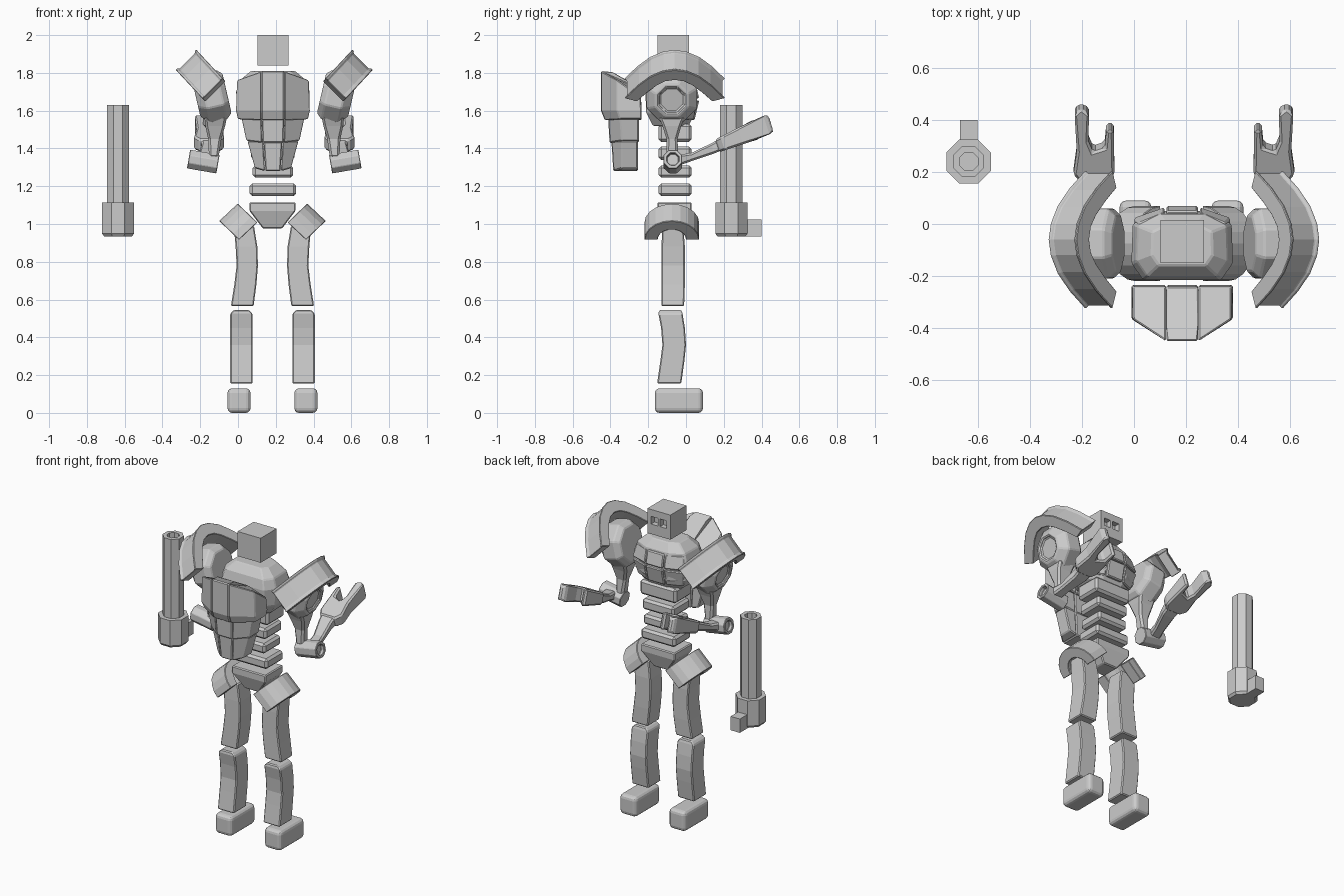
import bpy, bmesh, math
from mathutils import Vector

if "Cube" in bpy.data.objects:
    bpy.data.objects.remove(bpy.data.objects["Cube"])

BODY, ARM, LEG = 0.185, 0.192, 0.1825   # x of each symmetry plane


def finish(name, bm, cx, mirror=False, bevel=0.006, segs=1):
    bmesh.ops.recalc_face_normals(bm, faces=bm.faces)
    me = bpy.data.meshes.new(name)
    bm.to_mesh(me)
    bm.free()
    ob = bpy.data.objects.new(name, me)
    bpy.context.collection.objects.link(ob)
    ob.location.x = cx
    if bevel:
        b = ob.modifiers.new("bevel", 'BEVEL')
        b.width, b.segments, b.limit_method = bevel, segs, 'ANGLE'
    if mirror:
        m = ob.modifiers.new("mirror", 'MIRROR')
        m.use_mirror_merge = False
    return ob


def loft(name, rings, cx, closed=False, **kw):
    """Skin equal-length rings of 3D points; closed joins last ring to first."""
    bm = bmesh.new()
    vs = [[bm.verts.new(p) for p in r] for r in rings]
    n = len(vs[0])
    pairs = list(zip(vs, vs[1:])) + ([(vs[-1], vs[0])] if closed else [])
    for a, b in pairs:
        for i in range(n):
            j = (i + 1) % n
            bm.faces.new((a[i], a[j], b[j], b[i]))
    if not closed:
        bm.faces.new(vs[0])
        bm.faces.new(vs[-1])
    return finish(name, bm, cx, **kw)


def block(name, secs, cx, **kw):
    """Stack of rectangles (z, x0, x1, y0, y1)."""
    rings = [[(x0, y0, z), (x1, y0, z), (x1, y1, z), (x0, y1, z)] for z, x0, x1, y0, y1 in secs]
    return loft(name, rings, cx, **kw)


def lathe(name, origin, axis, prof, cx, n=8, closed=False, **kw):
    """Faceted turning of (radius, height) points about an axis."""
    q = Vector((0, 0, 1)).rotation_difference(Vector(axis))
    rings = []
    for r, h in prof:
        angs = [2 * math.pi * (i + 0.5) / n for i in range(n)]
        rings.append([Vector(origin) + q @ Vector((r * math.cos(a), r * math.sin(a), h)) for a in angs])
    return loft(name, rings, cx, closed=closed, **kw)


def arch(name, outer, inner, base, n, e, yc, cx, rim=0.0, **kw):
    """Curved plate: (y, height) arcs raised along n and swept along e in the xz plane."""
    levels = [(0, 0), (1, 0)] if not rim else [(0, rim), (.07, rim), (.12, 0), (.88, 0), (.93, rim), (1, rim)]

    def pt(y, h, t):
        return (base[0] + n[0] * h + e[0] * t, yc + y, base[1] + n[1] * h + e[1] * t)
    rings = []
    for (yo, ho), (yi, hi) in zip(outer, inner):
        d = Vector((yo - yi, ho - hi)).normalized()
        rings.append([pt(yo + d.x * r, ho + d.y * r, t) for t, r in levels]
                     + [pt(yi, hi, t) for t, r in reversed(levels)])
    return loft(name, rings, cx, mirror=True, **kw)


# Head with two square eye sockets
head = block("head", [(1.84, -.083, .083, -.15, .015), (2.0, -.083, .083, -.15, .015)], BODY, bevel=0)
eyes = block("eye_cutter", [(1.905, .008, .056, -.02, .05), (1.955, .008, .056, -.02, .05)],
             BODY, mirror=True, bevel=0)
eyes.hide_render = True
eyes.hide_viewport = True
cut = head.modifiers.new("eyes", 'BOOLEAN')
cut.object, cut.operation = eyes, 'DIFFERENCE'

# Chest core
plan = [(.09, .05), (.19, .0), (.195, -.15), (.15, -.215), (-.15, -.215), (-.195, -.15), (-.19, .0), (-.09, .05)]
loft("chest", [[(x * s, -.075 + (y + .075) * s, z) for x, y in plan]
               for z, s in [(1.52, .72), (1.59, .97), (1.70, 1.0), (1.76, .9), (1.81, .6)]], BODY)

# Chest front panels, two rows
for row, secs in (("upper", [(1.665, 0), (1.75, -.02)]), ("lower", [(1.55, -.025), (1.655, 0)])):
    loft("chest_centre_panel_" + row,
         [[(-.06, .0, z), (.06, .0, z), (.06, .07 + d, z), (-.06, .07 + d, z)] for z, d in secs], BODY)
    loft("chest_side_panel_" + row,
         [[(.068, -.03, z), (.185 + d, -.03, z), (.185 + d, .025 + d, z), (.068, .065 + d, z)]
          for z, d in secs], BODY, mirror=True)

# Waist rings and pelvis
for i, (z0, z1, w) in enumerate([(1.148, 1.215, .123), (1.245, 1.31, .107), (1.34, 1.41, .115), (1.435, 1.53, .13)]):
    block(f"waist_ring_{i + 1}", [(z0, -w, w, -.145, .03), (z1, -w, w, -.145, .03)], BODY, bevel=.014)
block("pelvis", [(.975, -.05, .05, -.12, .0), (1.07, -.122, .122, -.152, .03),
                 (1.115, -.122, .122, -.152, .03)], LEG)

# Backpack: tiers of a centre panel and angled side panels
# each section: z centre, z outer, half width, centre half width, inner y, corner y, back y
tiers = [
    [(1.55, 1.555, .185, .06, -.235, -.35, -.43), (1.60, 1.60, .195, .06, -.235, -.365, -.45),
     (1.81, 1.765, .19, .06, -.24, -.365, -.45)],
    [(1.43, 1.44, .14, .055, -.25, -.34, -.405), (1.565, 1.57, .168, .06, -.25, -.35, -.412)],
    [(1.28, 1.295, .095, .04, -.255, -.34, -.385), (1.44, 1.44, .135, .05, -.255, -.34, -.395)]]
for i, tier in enumerate(tiers):
    dz = .09 if i == 0 else 0
    tilt = [dz if k == 2 else 0 for k in range(len(tier))]
    loft(f"backpack_centre_{i + 1}",
         [[(-c, yi, z - t), (c, yi, z - t), (c, yi - .15 if t else yi - .08, z), (c, yb, z),
           (-c, yb, z), (-c, yi - .15 if t else yi - .08, z)]
          for (z, zo, w, c, yi, yc, yb), t in zip(tier, tilt)], BODY)
    loft(f"backpack_side_{i + 1}",
         [[(c + .002, yi, z - t), (w, yi, zo - t), (w, yc, zo), (c + .002, yb, z)]
          for (z, zo, w, c, yi, yc, yb), t in zip(tier, tilt)], BODY, mirror=True)

# Shoulder guards with raised rims
half = [(.255, 0), (.19, .085), (.125, .15), (.06, .188), (0, .2)]
half_in = [(.2, -.02), (.145, .045), (.095, .095), (.05, .125), (0, .135)]
both = lambda h: h + [(-y, z) for y, z in reversed(h[:-1])]
arch("shoulder_guard", both(half), both(half_in), (.463 - ARM, 1.77), (.68, .733), (.108, -.108),
     -.06, ARM, rim=.01, bevel=.003)

# Hip guards
angs = [math.pi * k / 10 for k in range(11)]
arch("hip_guard", [(.145 * math.cos(a), .145 * math.sin(a)) for a in angs],
     [(.075 * math.cos(a), .078 * math.sin(a)) for a in angs],
     (.262 - LEG, 1.008), (.72, .69), (.098, -.092), -.075, LEG, bevel=.003)

# Shoulder joint, upper arm, elbow, forearm
lathe("shoulder_joint", (.452 - ARM, -.075, 1.69), (.974, 0, -.225),
      [(.115, -.01), (.145, .02), (.145, .11), (.095, .155), (.075, .155), (.07, .14)], ARM, mirror=True)
block("upper_arm", [(1.35, .295, .345, -.105, -.04), (1.45, .28, .35, -.103, -.045),
                    (1.52, .26, .365, -.125, -.025), (1.57, .25, .37, -.145, -.005)], ARM, mirror=True, bevel=.012)
lathe("elbow", (.298, -.07, 1.317), (.985, 0, .17),
      [(.054, 0), (.054, .158), (.034, .158), (.034, .135)], ARM, mirror=True, bevel=.003)
loft("forearm", [[(x0, y, z - h), (x1, y, z - h), (x1, y, z + h), (x0, y, z + h)] for x0, x1, y, z, h in
                 [(.345, .42, -.05, 1.335, .03), (.33, .40, .03, 1.355, .022), (.295, .385, .14, 1.40, .03),
                  (.29, .39, .19, 1.425, .035)]], ARM, mirror=True, bevel=.01)

# Open hand with long outer finger and short thumb
hand = [(.395, .165), (.425, .2), (.412, .29), (.42, .435), (.395, .455), (.365, .435), (.367, .33),
        (.35, .29), (.305, .305), (.298, .375), (.27, .375), (.267, .2), (.29, .165)]
rings = []
for s in (-1, 1):
    ring = []
    for x, y in hand:
        t = .036 + .09 * (y - .165)
        if y > .45:
            t = .035
        ring.append((x, y - s * t * .3, 1.418 + .42 * (y - .175) + s * t * .92))
    rings.append(ring)
loft("hand", rings, ARM, mirror=True, bevel=.01)

# Legs and feet
block("thigh", [(.565, .10, .22, -.13, -.01), (.68, .085, .202, -.13, -.006), (.78, .077, .19, -.13, -.006),
                (.88, .08, .195, -.13, -.006), (.99, .098, .205, -.125, -.015)], LEG, mirror=True)
block("shin", [(.155, .105, .224, -.153, -.025), (.28, .105, .224, -.135, -.008), (.36, .105, .224, -.125, .0),
               (.45, .105, .224, -.132, -.006), (.525, .105, .224, -.146, -.018),
               (.545, .125, .204, -.142, -.025)], LEG, mirror=True)
block("foot", [(0, .116, .238, -.165, .09), (.13, .116, .238, -.165, .09)], LEG, mirror=True, bevel=.025, segs=3)

# Cannon standing beside the figure: octagonal tube, collar and grip block
lathe("cannon_barrel", (0, .24, 1.1), (0, 0, 1),
      [(.064, 0), (.064, .53), (.038, .53), (.038, 0)], -.635, closed=True, bevel=0)
lathe("cannon_base", (0, .24, .935), (0, 0, 1), [(.08, 0), (.092, .015), (.092, .18)], -.635, bevel=0)
block("cannon_grip", [(.935, -.033, .033, .3, .4), (1.025, -.033, .033, .3, .4)], -.635, bevel=0)
